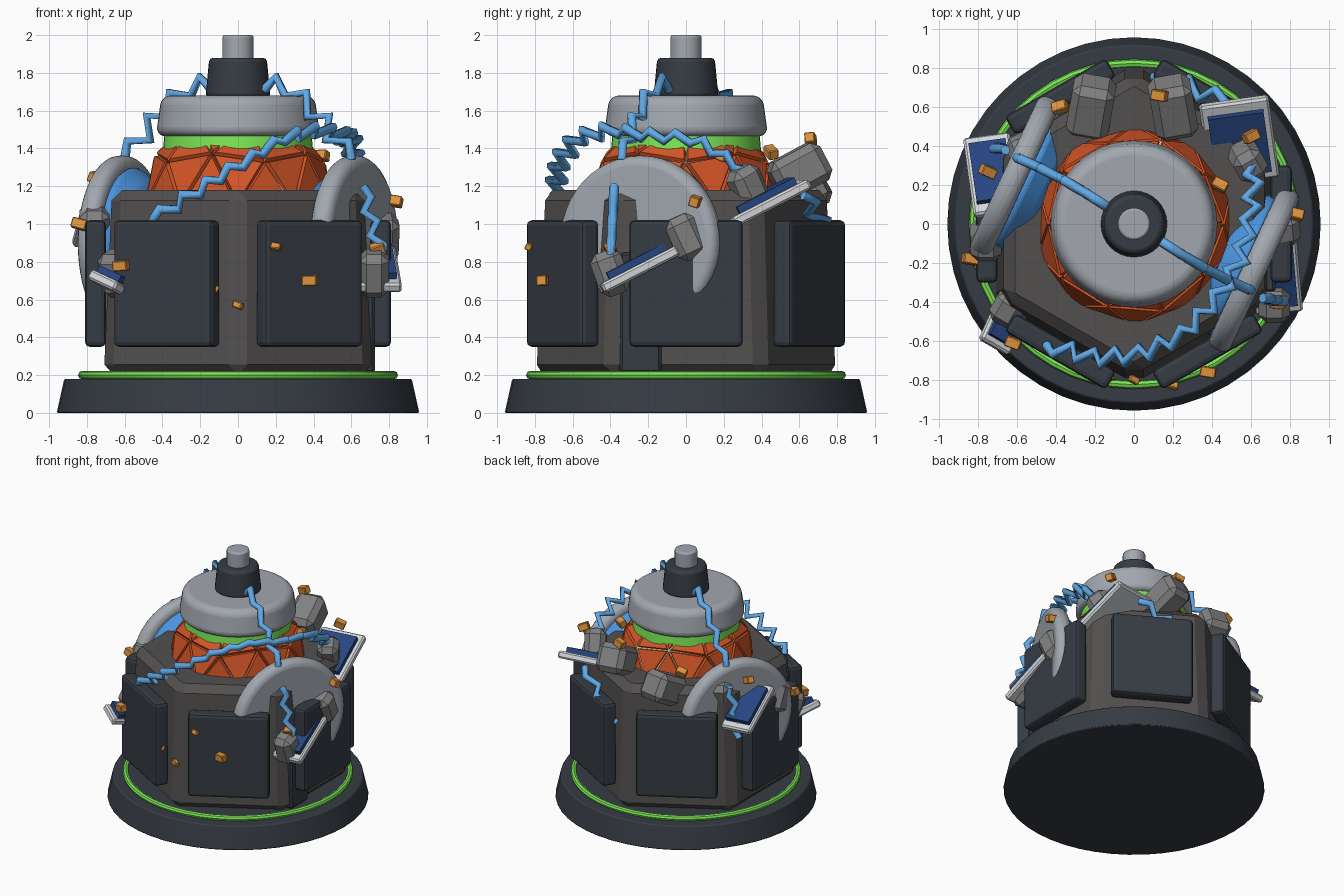
import bpy, bmesh, math, random
from mathutils import Vector, Euler

if "Cube" in bpy.data.objects:
    bpy.data.objects.remove(bpy.data.objects["Cube"])
random.seed(4)
R = math.radians


def mat(name, r, g, b):
    m = bpy.data.materials.new(name)
    m.diffuse_color = (r, g, b, 1)
    m.use_nodes = True
    m.node_tree.nodes["Principled BSDF"].inputs["Base Color"].default_value = m.diffuse_color
    return m


SLATE = mat("slate", .037, .045, .058)
STONE = mat("dark_body", .085, .08, .078)
STEEL = mat("steel", .36, .39, .43)
ROCK = mat("chunk_grey", .22, .22, .22)
WHITE = mat("plate_white", .65, .67, .69)
NAVY = mat("navy", .02, .06, .22)
GREEN = mat("green", .2, .8, .09)
ORANGE = mat("orange", .65, .09, .02)
CREAM = mat("cream", .95, .8, .45)
BLUE = mat("blue", .07, .3, .75)
BOLT = mat("bolt_blue", .12, .4, .8)
AMBER = mat("amber", .75, .3, .05)


def finish(o, name, m, bevel=0, segs=2, smooth=False):
    o.name = name
    o.data.materials.append(m)
    if bevel:
        b = o.modifiers.new("bevel", 'BEVEL')
        b.width, b.segments, b.limit_method = bevel, segs, 'ANGLE'
        b.angle_limit = R(32)
    if smooth:
        bpy.ops.object.shade_smooth_by_angle(angle=R(35))
    return o


def box(name, loc, dims, rot, m, bevel=.015, segs=1):
    bpy.ops.mesh.primitive_cube_add(size=1, location=loc, rotation=[R(a) for a in rot])
    o = bpy.context.object
    for v in o.data.vertices:
        v.co *= Vector(dims)
    return finish(o, name, m, bevel, segs)


def cone(name, r1, r2, z0, z1, m, n=48, bevel=0, segs=2, rot=0):
    bpy.ops.mesh.primitive_cone_add(vertices=n, radius1=r1, radius2=r2, depth=z1 - z0,
                                    location=(0, 0, (z0 + z1) / 2), rotation=(0, 0, rot))
    return finish(bpy.context.object, name, m, bevel, segs, n > 8)


# base, glowing base ring, hexagonal body
cone("base", .96, .92, 0, .18, SLATE, bevel=.008)
cone("base_pedestal", .82, .82, .15, .21, SLATE)
bpy.ops.mesh.primitive_torus_add(major_radius=.825, minor_radius=.022, location=(0, 0, .2),
                                 major_segments=48, minor_segments=8)
finish(bpy.context.object, "base_ring", GREEN, smooth=True)
body = cone("body", .82, .77, .2, 1.18, STONE, n=6, bevel=.055, segs=1)
for v in body.data.vertices:      # put a hexagon corner at the front
    if abs(v.co.y) < .1:
        body.rotation_euler.z = R(90)

# six armour panels
for i in range(6):
    a = R(60 * i)
    box(f"armour_panel_{i}", (.755 * math.cos(a), .755 * math.sin(a), .685),
        (.11, .6, .67), (0, 0, 60 * i), SLATE, .025, 2)
box("side_strut", (.695, -.24, .53), (.06, .22, .64), (0, 0, 0), SLATE)

# cracked core: raised plates over a bright sphere
me = bpy.data.meshes.new("core_plates")
bm = bmesh.new()
bmesh.ops.create_icosphere(bm, subdivisions=2, radius=.495)
for v in bm.verts:
    v.co *= random.uniform(.98, 1.02)
bmesh.ops.inset_individual(bm, faces=bm.faces[:], thickness=.013, depth=.022)
bm.to_mesh(me)
bm.free()
core = bpy.data.objects.new("core_plates", me)
core.location = (0, 0, 1.1)
bpy.context.collection.objects.link(core)
me.materials.append(ORANGE)
bpy.ops.mesh.primitive_ico_sphere_add(subdivisions=2, radius=.5, location=(0, 0, 1.1))
finish(bpy.context.object, "core_glow", CREAM)

# cap stack
cone("cap_seat", .4, .4, 1.345, 1.365, STEEL)
cone("cap_glow", .4, .39, 1.36, 1.47, GREEN)
cone("cap", .435, .405, 1.465, 1.68, STEEL, bevel=.05, segs=5)
cone("neck", .172, .152, 1.67, 1.88, SLATE, n=32, bevel=.02)
cone("knob", .083, .083, 1.86, 2.0, STEEL, n=24, bevel=.012)

# side shields with glowing backs, two-fold rotation
for s, side in ((1, "right"), (-1, "left")):
    yaw = -25 + (0 if s > 0 else 180)
    n = Euler((0, R(90), R(yaw))).to_matrix() @ Vector((0, 0, 1))
    c = Vector((.615 * s, -.24 * s, .9))
    bpy.ops.mesh.primitive_cylinder_add(vertices=48, radius=.462, depth=.12, location=c,
                                        rotation=(0, R(90), R(yaw)))
    finish(bpy.context.object, side + "_shield", STEEL, .05, 4, True)
    bpy.ops.mesh.primitive_cone_add(vertices=40, radius1=.3, radius2=.42, depth=.15,
                                    location=c - n * .125, rotation=(0, R(90), R(yaw)))
    finish(bpy.context.object, side + "_shield_glow", BLUE, .05, 3, True)


# lightning: resampled path with alternating sideways offsets
def bolt(name, pts, n, zig, amp=.045, rad=.026):
    pts = [Vector(p) for p in pts]
    lens = [(b - a).length for a, b in zip(pts, pts[1:])]
    out = []
    for i in range(n + 1):
        d = sum(lens) * i / n
        k = 0
        while k < len(lens) - 1 and d > lens[k]:
            d -= lens[k]
            k += 1
        t = (pts[k + 1] - pts[k]).normalized()
        z = Vector(zig) if zig else Vector((pts[k].x, pts[k].y, .4))
        z = (z - t * z.dot(t)).normalized()
        out.append(pts[k] + t * d + z * amp * (1 if i % 2 else -1) * (0 < i < n))
    cu = bpy.data.curves.new(name, 'CURVE')
    cu.dimensions = '3D'
    sp = cu.splines.new('POLY')
    sp.points.add(n)
    for p, q in zip(sp.points, out):
        p.co = (*q, 1)
    cu.bevel_depth, cu.bevel_resolution, cu.use_fill_caps = rad, 1, True
    o = bpy.data.objects.new(name, cu)
    bpy.context.collection.objects.link(o)
    cu.materials.append(BOLT)
    bpy.ops.object.select_all(action='DESELECT')
    o.select_set(True)
    bpy.context.view_layer.objects.active = o
    bpy.ops.object.convert(target='MESH')


for s, side in ((1, "right"), (-1, "left")):
    bolt(side + "_cap_bolt", [(.14 * s, -.09 * s, 1.71), (.25 * s, -.16 * s, 1.74),
         (.42 * s, -.26 * s, 1.58), (.6 * s, -.34 * s, 1.34)], 8, (0, 0, 1), .05)
    bolt(side + "_shield_bolt", [(.66 * s, -.38 * s, 1.2), (.76 * s, -.4 * s, .82)], 6,
         (1, 0, .2), .03)
bolt("front_bolt", [(-.45, -.62, 1.02), (-.2, -.69, 1.19), (.03, -.67, 1.33), (.25, -.57, 1.46),
     (.42, -.39, 1.5), (.54, -.2, 1.47), (.6, .05, 1.45), (.62, .32, 1.28)], 27, None)
bolt("back_bolt", [(.47, .62, 1.15), (.3, .7, 1.03), (.1, .75, .85)], 6, None)

# broken plates: white slab, navy backing (centre, size, rotation)
PLATES = [((.73, -.25, .76), (.24, .45), (27, 0, 5)), ((.54, .43, 1.11), (.36, .46), (27, 0, 8)),
          ((-.73, .25, 1.0), (.24, .45), (-27, 0, 8)), ((-.66, -.5, .67), (.18, .3), (-15, 22, -30))]
for i, (c, d, r) in enumerate(PLATES):
    up = Euler([R(a) for a in r]).to_matrix() @ Vector((0, 0, 1))
    box(f"broken_plate_{i}", c, (*d, .055), r, WHITE, .012)
    box(f"plate_backing_{i}", Vector(c) + up * .04, (d[0] * .8, d[1] * .75, .05), r, NAVY, 0)

# grey chunks
CHUNKS = [(.2, .6, 1.28, -28, 10), (-.22, .6, 1.16, -28, -10), (.77, 0, .93, 25, 5),
          (.72, -.4, .74, 20, 0), (.58, .33, 1.19, 27, 30), (-.56, .36, 1.12, -20, 25),
          (-.76, -.08, .98, 25, 0), (-.64, -.42, .74, 20, -30)]
for i, (x, y, z, t, yaw) in enumerate(CHUNKS):
    big = i < 2
    box(f"chunk_{i}", (x, y, z), (.22, .3, .22) if big else (.16, .17, .24),
        (-t if big else t, 0, yaw), ROCK, .04)

# scattered amber shards
SHARDS = [(-.62, -.61, .78), (0, -.8, .57), (.2, -.83, .88), (.38, -.76, .7), (.74, -.4, .87),
          (.83, .05, 1.12), (-.84, -.18, 1), (-.75, .27, 1.24), (-.38, .6, 1.33), (.13, .66, 1.45),
          (.44, .2, 1.36), (.6, .45, 1.38), (-.16, -.8, .8), (-.13, -.79, .66)]
for i, p in enumerate(SHARDS):
    k = .65 if -.2 < p[0] < .3 and p[1] < 0 else 1
    box(f"shard_{i}", p, (.08 * k, .055 * k, .055 * k),
        [random.uniform(-30, 30) for _ in range(3)], AMBER, .005)
